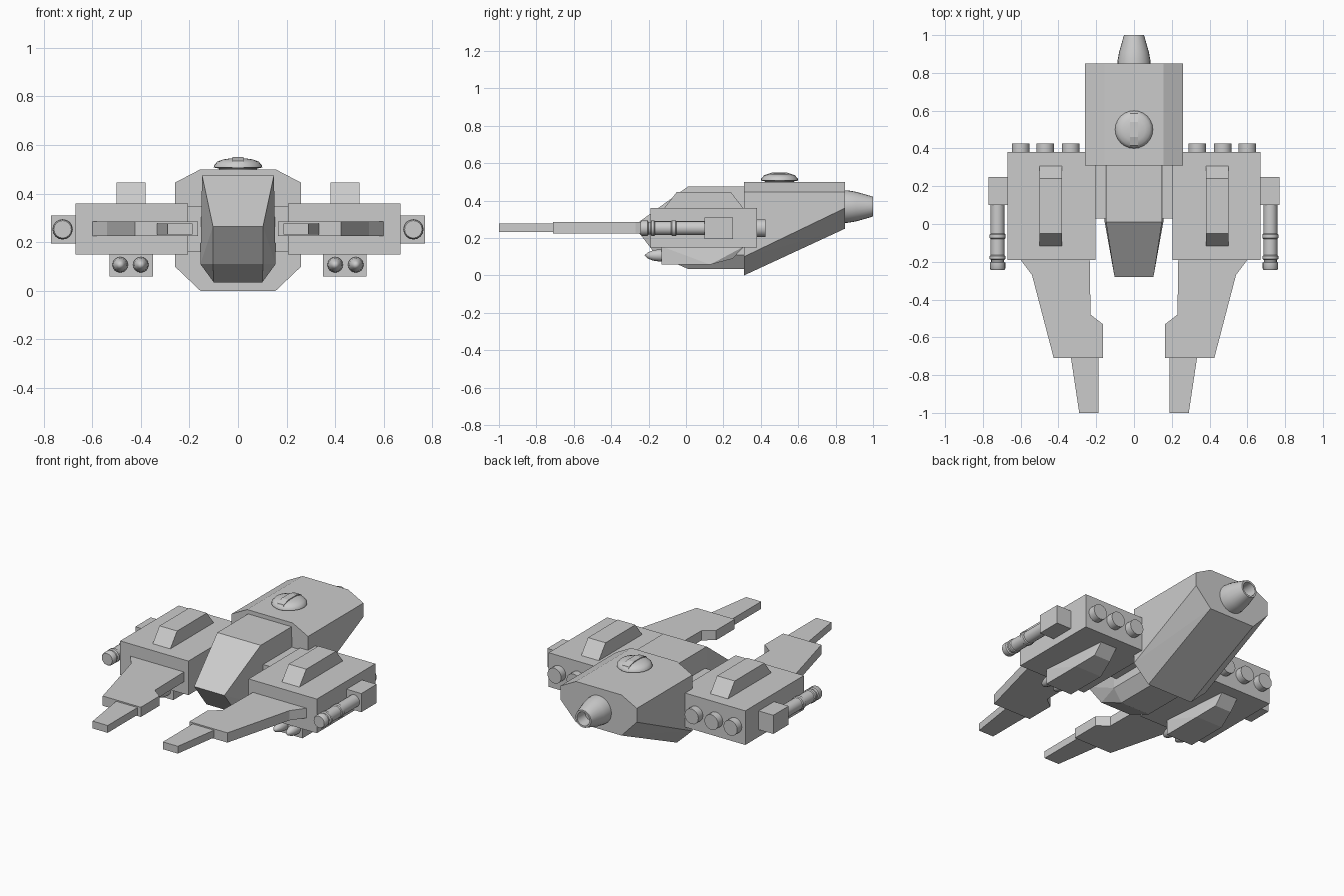
import bpy, bmesh, math
from mathutils import Vector

if "Cube" in bpy.data.objects:
    bpy.data.objects.remove(bpy.data.objects["Cube"])


def finish(bm, name, mirror=False, smooth=False):
    bmesh.ops.remove_doubles(bm, verts=bm.verts, dist=1e-5)
    bmesh.ops.recalc_face_normals(bm, faces=bm.faces)
    me = bpy.data.meshes.new(name)
    bm.to_mesh(me)
    bm.free()
    ob = bpy.data.objects.new(name, me)
    bpy.context.collection.objects.link(ob)
    if mirror:
        ob.modifiers.new("mirror", 'MIRROR')
    if smooth:
        bpy.ops.object.select_all(action='DESELECT')
        ob.select_set(True)
        bpy.context.view_layer.objects.active = ob
        bpy.ops.object.shade_smooth_by_angle(angle=math.radians(35))
    return ob


def hull(name, pts, mirror=False):
    """Convex solid around a few corner points."""
    bm = bmesh.new()
    for p in pts:
        bm.verts.new(p)
    r = bmesh.ops.convex_hull(bm, input=bm.verts)
    junk = [g for g in r["geom_interior"] if isinstance(g, bmesh.types.BMVert)]
    if junk:
        bmesh.ops.delete(bm, geom=junk, context='VERTS')
    bmesh.ops.dissolve_limit(bm, angle_limit=0.01, verts=bm.verts, edges=bm.edges)
    return finish(bm, name, mirror)


def box(name, x, y, z, mirror=False):
    return hull(name, [(a, b, c) for a in x for b in y for c in z], mirror)


def plate(name, outline, z0, z1, mirror=True):
    """Flat outline in x, y given a thickness in z."""
    bm = bmesh.new()
    f = bm.faces.new([bm.verts.new((x, y, z0)) for x, y in outline])
    r = bmesh.ops.extrude_face_region(bm, geom=[f])
    vs = [g for g in r["geom"] if isinstance(g, bmesh.types.BMVert)]
    bmesh.ops.translate(bm, verts=vs, vec=(0, 0, z1 - z0))
    return finish(bm, name, mirror)


def lathe(name, profile, centre, axis='Y', n=16, mirror=False, smooth=True):
    """Spin (radius, distance) points round the y or z axis through centre."""
    bm = bmesh.new()
    rings = []
    for r, d in profile:
        ring = []
        for i in range(n):
            a = 2 * math.pi * i / n
            u, v = r * math.cos(a), r * math.sin(a)
            p = Vector((u, d, v)) if axis == 'Y' else Vector((u, v, d))
            ring.append(bm.verts.new(p + Vector(centre)))
        rings.append(ring)
    for a, b in zip(rings, rings[1:]):
        for i in range(n):
            j = (i + 1) % n
            bm.faces.new((a[i], a[j], b[j], b[i]))
    return finish(bm, name, mirror, smooth)


# Rear hull: chamfered section whose belly rises toward the tail
rear = []
for y, low, mid in ((0.31, 0.0, 0.10), (0.85, 0.25, 0.36)):
    for s in (-1, 1):
        rear += [(s * .155, y, low), (s * .26, y, mid),
                 (s * .26, y, .445), (s * .155, y, .5)]
hull("rear_hull", rear)

# Cockpit with tapered, sloping nose
nose = []
for s in (-1, 1):
    for y in (0.01, 0.32):
        nose += [(s * .148, y, .475), (s * .155, y, .11), (s * .10, y, .035)]
    nose += [(s * .103, -.28, .265), (s * .103, -.16, .11)]
hull("cockpit", nose)
box("wing_connector", (-.22, .22), (.03, .32), (.16, .35))

# Wing blocks and the raised housings on them
box("wing_block", (.205, .67), (-.19, .38), (.15, .36), True)
hull("wing_top_housing", [(x, y, z) for x in (.38, .50) for y, z in
     ((-.12, .355), (-.05, .445), (.24, .445), (.31, .355))], True)

# Forward prongs
plate("prong", [(.60, -.15), (.60, -.19), (.54, -.27), (.425, -.71), (.165, -.71),
                (.165, -.53), (.23, -.48), (.235, -.15)], .225, .285)
plate("prong_tip", [(.335, -.70), (.29, -1), (.188, -1), (.188, -.70)], .232, .277)

# Exhausts along the back of each wing
for i, x in enumerate((.335, .47, .60)):
    lathe(f"wing_exhaust_{i}", [(0, .37), (.047, .37), (.047, .425), (0, .425)],
          (x, 0, .253), mirror=True)

# Side guns
box("gun_mount", (.66, .77), (.10, .25), (.195, .31), True)
lathe("gun_barrel", [(0, .11), (.037, .11), (.037, -.05), (.042, -.055), (.042, -.075),
                     (.037, -.08), (.037, -.105), (.037, -.165), (.042, -.17),
                     (.042, -.185), (.034, -.19), (.034, -.20), (.041, -.205),
                     (.041, -.235), (.036, -.243), (0, -.243)],
      (.722, 0, .253), mirror=True)

# Missile pods below the wings
hull("missile_pod", [(x, y, z) for x in (.35, .53) for y, z in
     ((-.13, .155), (-.13, .058), (.13, .058))] +
     [(x, .25, .09) for x in (.385, .495)] +
     [(x, .31, .155) for x in (.385, .495)], True)
for i, x in enumerate((.40, .485)):
    lathe(f"missile_{i}", [(0, -.10), (.032, -.10), (.032, -.145), (.028, -.175),
                           (.016, -.205), (0, -.222)], (x, 0, .107), mirror=True)

# Tail thruster, hollow at the end
lathe("tail_thruster", [(0, .84), (.088, .84), (.086, .87), (.079, .91), (.053, 1.0),
                        (.042, 1.0), (.036, .93), (0, .93)], (0, 0, .368), n=24)

# Roof turret: low dome with a raised band
lathe("turret_dome", [(0, .49), (.075, .49), (.078, .503), (.10, .508), (.098, .518),
                      (.085, .532), (.06, .541), (.03, .545), (0, .546)],
      (0, .5, 0), 'Z', n=24)
hull("turret_band", [(x, .5 + y, z) for x in (-.022, .022) for y, z in
     ((-.097, .505), (-.085, .535), (-.04, .55), (.04, .55), (.085, .535), (.097, .505))])
